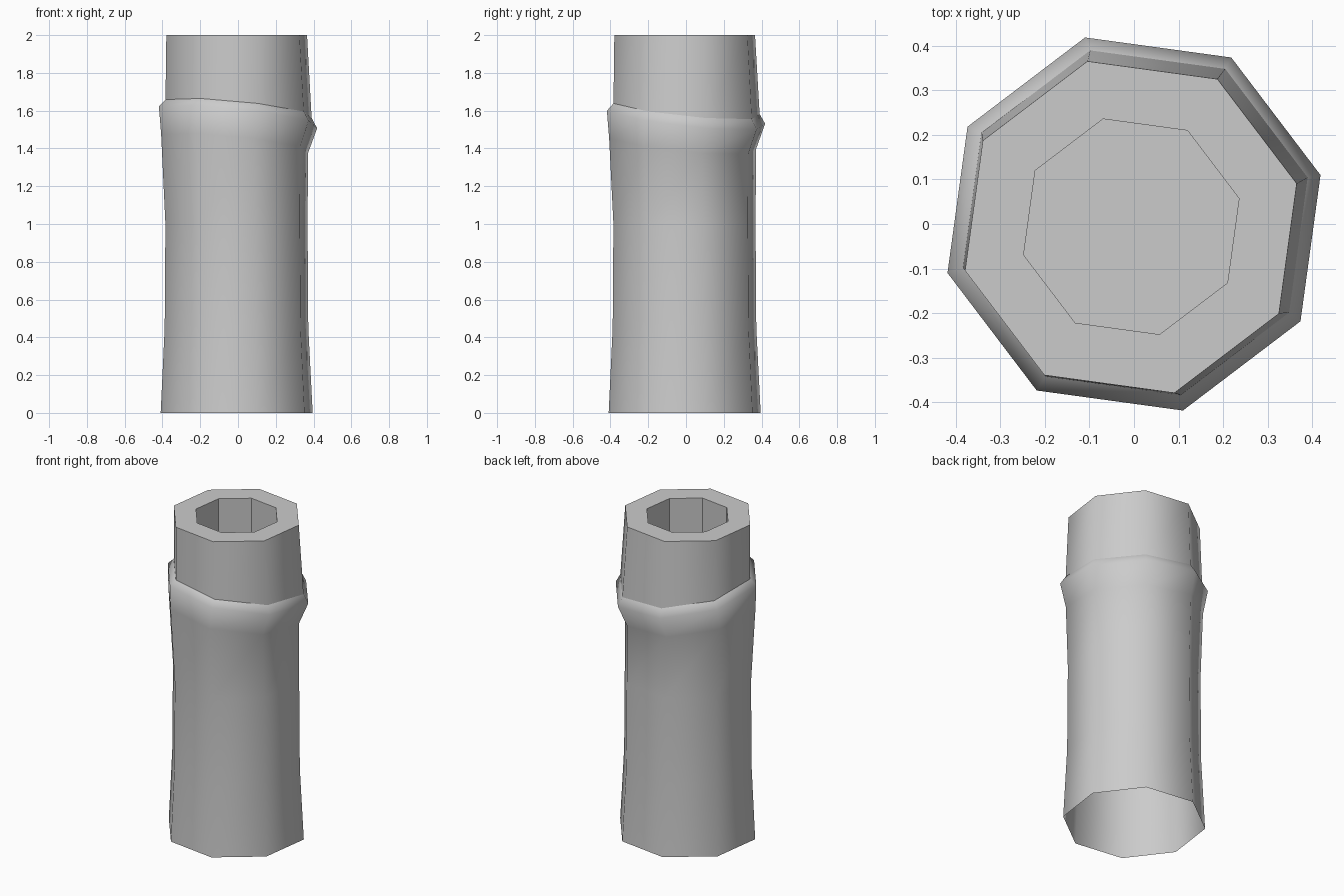
import bpy, bmesh
from math import sin, cos, radians

cube = bpy.data.objects.get("Cube")
if cube:
    bpy.data.objects.remove(cube)

SIDES = 8
TURN = radians(14.7)

grey = bpy.data.materials.new("stalk grey")
grey.use_nodes = True
colour = (0.6, 0.6, 0.6, 1)
grey.diffuse_color = colour
grey.node_tree.nodes["Principled BSDF"].inputs["Base Color"].default_value = colour

bm = bmesh.new()


def ring(height, radius, shift, tilt=0):
    """Octagonal loop, moved diagonally and tilted down towards the back left."""
    loop = []
    for i in range(SIDES):
        a = TURN + i * radians(360 / SIDES)
        x, y = radius * cos(a), radius * sin(a)
        loop.append(bm.verts.new((x + shift, y + shift, height - tilt * (x + y))))
    return loop


def bridge(lower, upper, smooth):
    for i in range(SIDES):
        j = (i + 1) % SIDES
        face = bm.faces.new((lower[i], lower[j], upper[j], upper[i]))
        face.smooth = smooth


# Outer wall with the swollen, tilted node; open underneath
profile = [
    (0, 0.416, -0.007),
    (0.45, 0.393, -0.008),
    (1.0, 0.389, -0.008),
    (1.425, 0.402, -0.018, 0.1),
    (1.565, 0.433, 0, 0.11),
    (1.61, 0.4, 0.003, 0.1),
    (2.0, 0.385, -0.007),
]
loops = [ring(*p) for p in profile]
for lower, upper in zip(loops, loops[1:]):
    bridge(lower, upper, True)

# Flat rim, then the hollow with its floor
mouth = ring(2.0, 0.25, -0.006)
floor = ring(1.55, 0.25, -0.006)
bridge(loops[-1], mouth, False)
bridge(mouth, floor, False)
bm.faces.new(floor)

# Crisp edges at the node lip and the rim
for loop in (loops[-2], loops[-1]):
    for i in range(SIDES):
        bm.edges.get((loop[i], loop[(i + 1) % SIDES])).smooth = False

mesh = bpy.data.meshes.new("stalk_segment")
bm.to_mesh(mesh)
bm.free()
mesh.materials.append(grey)
stalk = bpy.data.objects.new("stalk_segment", mesh)
bpy.context.collection.objects.link(stalk)
